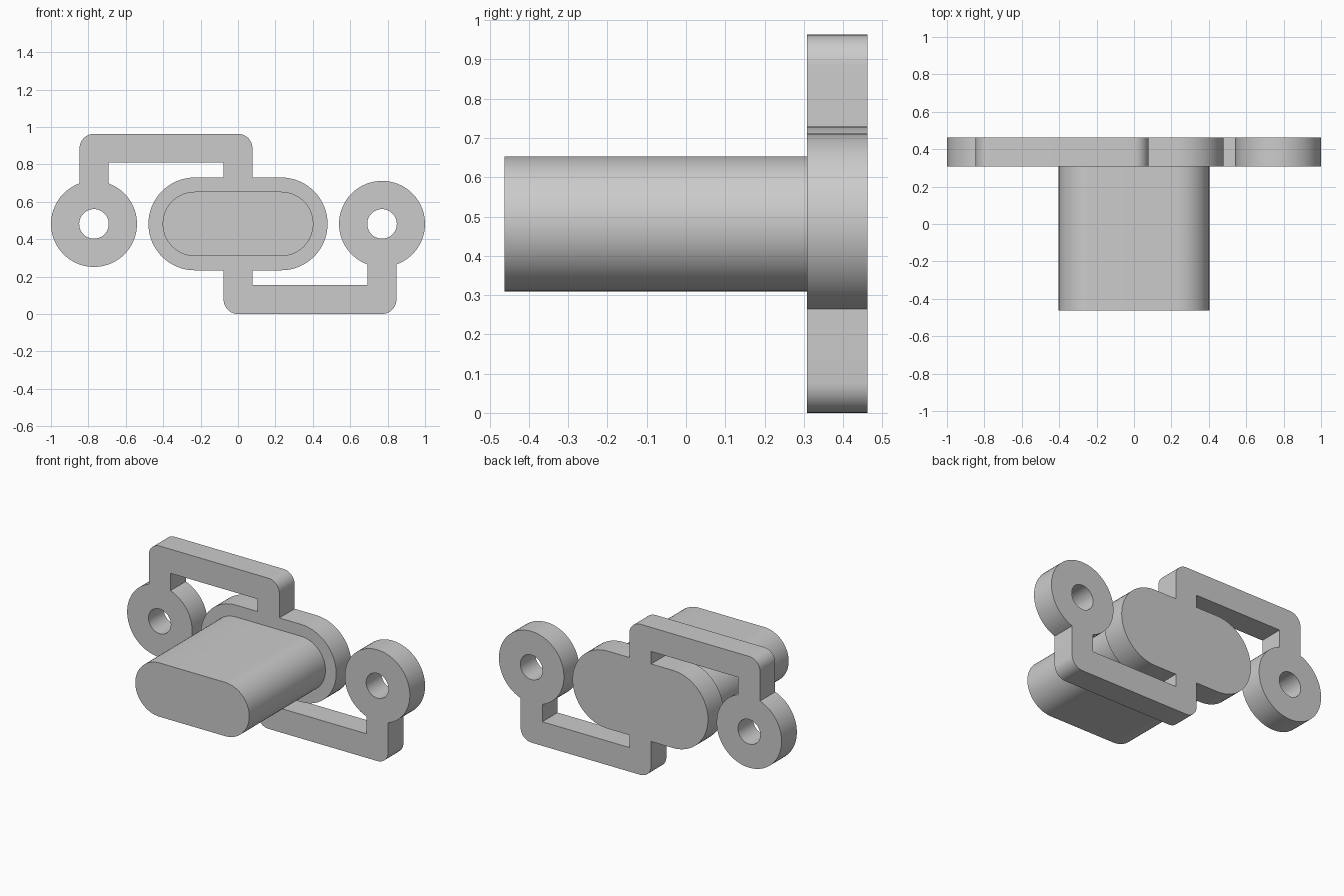
import bpy
import bmesh
from math import acos, cos, degrees, pi, radians, sin

if "Cube" in bpy.data.objects:
    bpy.data.objects.remove(bpy.data.objects["Cube"], do_unlink=True)

MID_Z = 0.4815                      # height of the centre line
PLATE_FRONT, PLATE_BACK, POST_FRONT = 0.308, 0.462, -0.462
RING_X, RING_R, HOLE_R = 0.77, 0.23, 0.079
ARM = 0.077                         # half the arm width, also its corner radius

grey = bpy.data.materials.new("plain grey")
grey.use_nodes = True
colour = (0.6, 0.6, 0.6, 1)
grey.diffuse_color = colour
grey.node_tree.nodes["Principled BSDF"].inputs["Base Color"].default_value = colour


def arc(x, z, r, start, end, steps):
    """Points along an arc, angles in degrees."""
    angles = [radians(start + (end - start) * i / steps) for i in range(steps + 1)]
    return [(x + r * cos(a), z + r * sin(a)) for a in angles]


def turned(points):
    """The same points after half a turn about the centre."""
    return [(-x, -z) for x, z in points]


def slab(name, loops, front, back):
    """Closed loops filled, with inner loops as holes, between two depths."""
    curve = bpy.data.curves.new(name, "CURVE")
    curve.dimensions = "2D"
    curve.fill_mode = "BOTH"
    curve.extrude = (back - front) / 2
    for points in loops:
        spline = curve.splines.new("POLY")
        spline.points.add(len(points) - 1)
        for p, (x, z) in zip(spline.points, points):
            p.co = (x, z, 0, 1)
        spline.use_cyclic_u = True
    helper = bpy.data.objects.new(name + " outline", curve)
    bpy.context.collection.objects.link(helper)
    bpy.context.view_layer.update()
    evaluated = helper.evaluated_get(bpy.context.evaluated_depsgraph_get())
    mesh = bpy.data.meshes.new_from_object(evaluated)
    bpy.data.objects.remove(helper, do_unlink=True)

    # Weld the caps to the walls
    bm = bmesh.new()
    bm.from_mesh(mesh)
    bmesh.ops.remove_doubles(bm, verts=bm.verts, dist=0.0001)
    bmesh.ops.recalc_face_normals(bm, faces=bm.faces)
    bm.to_mesh(mesh)
    bm.free()

    mesh.name = name
    mesh.materials.clear()
    mesh.materials.append(grey)
    obj = bpy.data.objects.new(name, mesh)
    bpy.context.collection.objects.link(obj)
    obj.rotation_euler.x = pi / 2
    obj.location = (0, (front + back) / 2, MID_Z)
    bpy.ops.object.select_all(action="DESELECT")
    obj.select_set(True)
    bpy.context.view_layer.objects.active = obj
    bpy.ops.object.shade_smooth_by_angle(angle=radians(30))
    return obj


# Mounting plate: half flange, bent arm and ring, then the same half turned round
FLANGE_R = 0.248
neck = degrees(acos(ARM / RING_R))
half = arc(0.231, 0, FLANGE_R, -90, 90, 32)
half += [(ARM, FLANGE_R)]
half += arc(0, MID_Z - ARM, ARM, 0, 90, 10)
half += arc(-RING_X, MID_Z - ARM, ARM, 90, 180, 10)
half += arc(-RING_X, 0, RING_R, 180 - neck, 360 + neck, 56)
half += [(ARM - RING_X, MID_Z - 2 * ARM), (-ARM, MID_Z - 2 * ARM), (-ARM, FLANGE_R)]
hole = arc(-RING_X, 0, HOLE_R, 0, 352.5, 47)
slab("mounting_plate", [half + turned(half), hole, turned(hole)], PLATE_FRONT, PLATE_BACK)

# Solid post with rounded ends
cap = arc(0.231, 0, 0.172, -90, 90, 32)
slab("post", [cap + turned(cap)], POST_FRONT, PLATE_FRONT)
